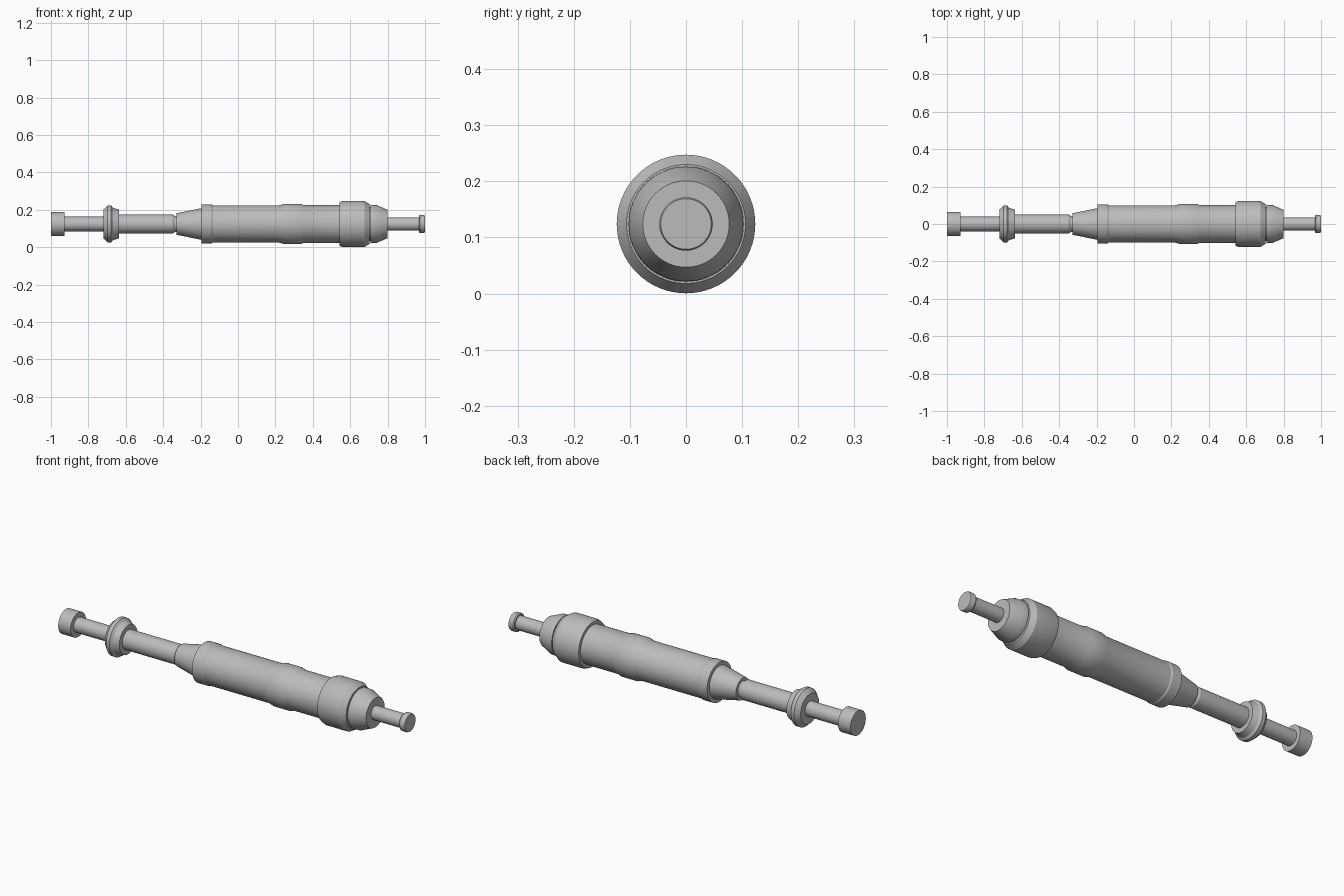
import bpy, bmesh, math

if "Cube" in bpy.data.objects:
    bpy.data.objects.remove(bpy.data.objects["Cube"])

AXIS_Z = 0.124
SEGMENTS = 64

grey = bpy.data.materials.new("plain_grey")
grey.diffuse_color = (0.5, 0.5, 0.5, 1)
grey.use_nodes = True
grey.node_tree.nodes["Principled BSDF"].inputs["Base Color"].default_value = grey.diffuse_color


def lathe(name, profile):
    """Closed solid of revolution about the x axis from (x, radius) points."""
    bm = bmesh.new()
    rings = []
    for x, r in profile:
        rings.append([bm.verts.new((x,
                                    r * math.cos(2 * math.pi * i / SEGMENTS),
                                    r * math.sin(2 * math.pi * i / SEGMENTS)))
                      for i in range(SEGMENTS)])
    for a, b in zip(rings, rings[1:]):
        for i in range(SEGMENTS):
            j = (i + 1) % SEGMENTS
            bm.faces.new((a[i], a[j], b[j], b[i]))
    bm.faces.new(rings[0])
    bm.faces.new(rings[-1])
    bmesh.ops.recalc_face_normals(bm, faces=bm.faces[:])
    mesh = bpy.data.meshes.new(name)
    bm.to_mesh(mesh)
    bm.free()
    mesh.materials.append(grey)
    obj = bpy.data.objects.new(name, mesh)
    obj.location.z = AXIS_Z
    bpy.context.collection.objects.link(obj)
    bpy.ops.object.select_all(action='DESELECT')
    obj.select_set(True)
    bpy.context.view_layer.objects.active = obj
    bpy.ops.object.shade_smooth_by_angle(angle=math.radians(25))
    return obj


# Left end: knob, thin rod, flared collar
lathe("left_end_knob", [(-1.0, 0.064), (-0.928, 0.064)])
lathe("left_thin_rod", [(-0.93, 0.039), (-0.71, 0.039)])
lathe("left_collar", [(-0.72, 0.077), (-0.697, 0.098), (-0.678, 0.098),
                      (-0.668, 0.087), (-0.637, 0.076)])

# Middle rod with bevelled tip, narrow neck and cone
lathe("middle_rod", [(-0.645, 0.051), (-0.35, 0.051), (-0.338, 0.044)])
lathe("neck", [(-0.34, 0.042), (-0.325, 0.042)])
lathe("cone", [(-0.33, 0.057), (-0.19, 0.086)])

# Main barrel with a raised band
lathe("barrel", [(-0.195, 0.104), (-0.142, 0.104), (-0.135, 0.1),
                 (0.222, 0.1), (0.25, 0.108), (0.332, 0.108),
                 (0.355, 0.101), (0.55, 0.101)])

# Right end: big ring, groove, tapered cap, thin rod and button
lathe("large_ring", [(0.542, 0.117), (0.562, 0.1235), (0.675, 0.1235),
                     (0.703, 0.106)])
lathe("groove_core", [(0.70, 0.09), (0.72, 0.09)])
lathe("tapered_cap", [(0.709, 0.103), (0.738, 0.102), (0.798, 0.077)])
lathe("right_thin_rod", [(0.79, 0.036), (0.97, 0.036)])
lathe("right_end_button", [(0.967, 0.043), (0.972, 0.0475), (0.994, 0.0475),
                           (1.0, 0.045)])
